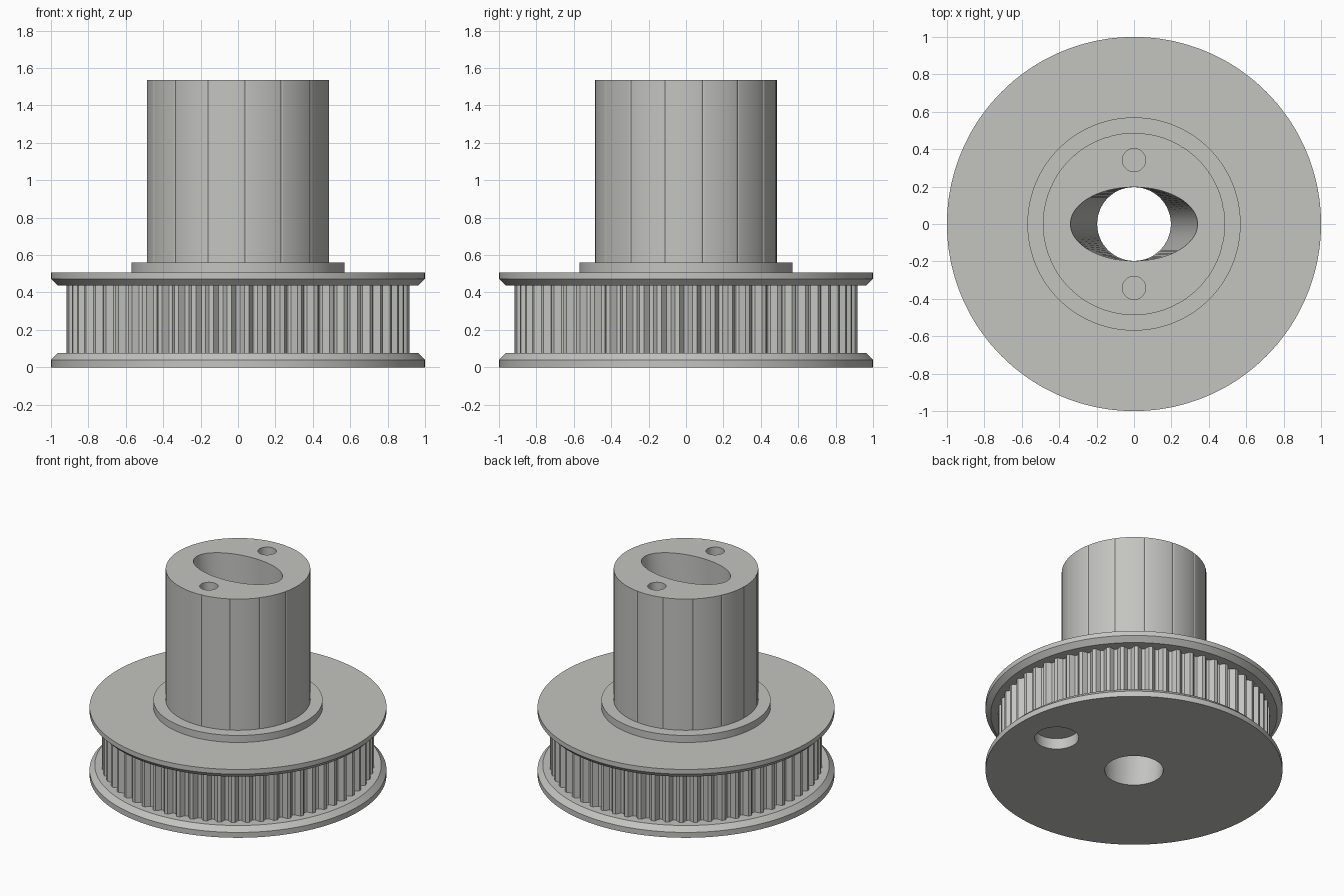
import bpy, bmesh, math

if "Cube" in bpy.data.objects:
    bpy.data.objects.remove(bpy.data.objects["Cube"])

SIDES = 480          # eight steps for each of 60 teeth
metal = bpy.data.materials.new("warm_grey_metal")
metal.diffuse_color = (0.55, 0.55, 0.53, 1)
metal.use_nodes = True
metal.node_tree.nodes["Principled BSDF"].inputs["Base Color"].default_value = metal.diffuse_color


def loft(name, rings):
    """Closed solid through rings of points, listed from bottom to top."""
    bm = bmesh.new()
    loops = [[bm.verts.new(p) for p in ring] for ring in rings]
    n = len(loops[0])
    for low, high in zip(loops, loops[1:]):
        for i in range(n):
            j = (i + 1) % n
            bm.faces.new((low[i], low[j], high[j], high[i]))
    bm.faces.new(loops[0][::-1])
    bm.faces.new(loops[-1])
    bmesh.ops.recalc_face_normals(bm, faces=bm.faces)
    mesh = bpy.data.meshes.new(name)
    bm.to_mesh(mesh)
    bm.free()
    mesh.materials.append(metal)
    obj = bpy.data.objects.new(name, mesh)
    bpy.context.collection.objects.link(obj)
    return obj


def ring(rx, ry, z, n, cx=0, cy=0):
    return [(cx + rx * math.cos(2 * math.pi * i / n),
             cy + ry * math.sin(2 * math.pi * i / n), z) for i in range(n)]


def shaped_ring(radius, z):
    """Ring whose radius is a function of the step number."""
    return [(radius(i) * math.cos(2 * math.pi * i / SIDES),
             radius(i) * math.sin(2 * math.pi * i / SIDES), z)
            for i in range(SIDES)]


# Belt tooth outline: rounded grooves between flat lands
GROOVE = (0.0365, 0.033, 0.017, 0, 0, 0, 0.017, 0.033)


def tooth(i):
    return 0.917 - GROOVE[i % 8]


# Hub outline: round with 15 fine score lines
def hub(i):
    return 0.487 - (0.003 if i % 32 == 14 else 0)


def plain(r, z):
    return ring(r, r, z, SIDES)


body = loft("pulley_body", [
    plain(1, 0), plain(1, 0.04), plain(0.965, 0.075),                 # lower flange
    shaped_ring(tooth, 0.075), shaped_ring(tooth, 0.438),             # toothed belt track
    plain(0.965, 0.438), plain(1, 0.473), plain(1, 0.508),            # upper flange
    plain(0.57, 0.508), plain(0.57, 0.56),                            # collar
    shaped_ring(hub, 0.56), shaped_ring(hub, 1.535)])                 # hub

# Bore flares from a round bottom to an oval top
slope = (0.34 - 0.197) / 1.535
cutters = [loft("bore_cutter", [ring(0.197 - 0.1 * slope, 0.197, -0.1, 96),
                                ring(0.34 + 0.1 * slope, 0.197, 1.635, 96)])]
# Two blind pin holes in the hub top
for side in (-1, 1):
    cutters.append(loft("pin_hole_cutter", [ring(0.062, 0.062, 1.2, 48, 0, side * 0.342),
                                            ring(0.062, 0.062, 1.6, 48, 0, side * 0.342)]))
# Shallow hole in the underside
cutters.append(loft("underside_hole_cutter", [ring(0.148, 0.148, -0.1, 64, 0.68, 0),
                                              ring(0.148, 0.148, 0.08, 64, 0.68, 0)]))

bpy.context.view_layer.objects.active = body
for cutter in cutters:
    mod = body.modifiers.new("cut", 'BOOLEAN')
    mod.operation = 'DIFFERENCE'
    mod.solver = 'EXACT'
    mod.object = cutter
    bpy.ops.object.modifier_apply(modifier=mod.name)
    bpy.data.objects.remove(cutter)

body.select_set(True)
bpy.ops.object.shade_smooth_by_angle(angle=math.radians(30))
